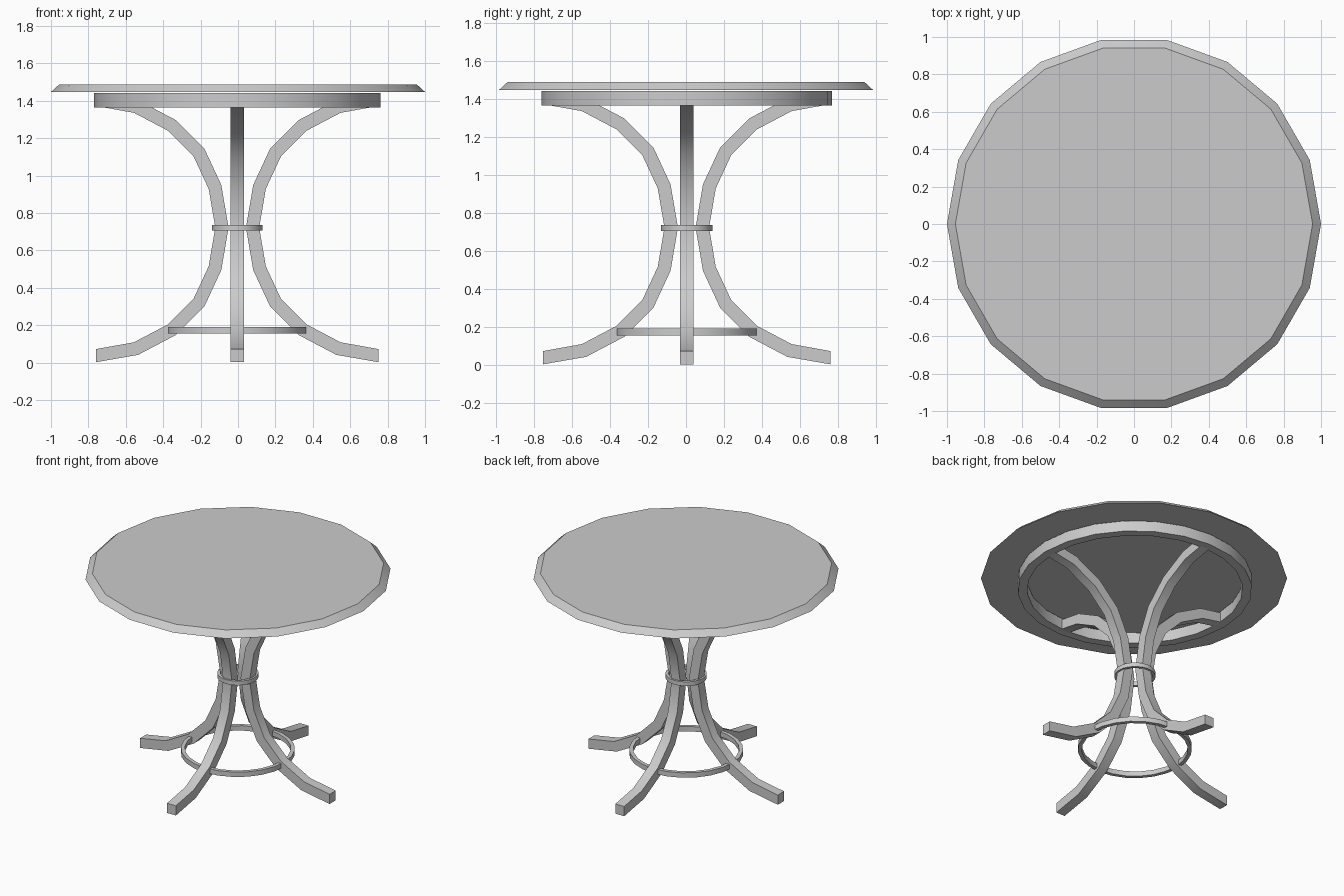
import bpy, bmesh, math
from mathutils import Vector, Matrix

cube = bpy.data.objects.get("Cube")
if cube:
    bpy.data.objects.remove(cube, do_unlink=True)

grey = bpy.data.materials.new("light_grey")
grey.use_nodes = True
grey.diffuse_color = (0.6, 0.6, 0.6, 1)
grey.node_tree.nodes["Principled BSDF"].inputs["Base Color"].default_value = (0.6, 0.6, 0.6, 1)

BASE = Vector((-0.004, 0.004, 0))  # centre of the pedestal


def finish(name, bm, location=(0, 0, 0)):
    bmesh.ops.recalc_face_normals(bm, faces=bm.faces)
    mesh = bpy.data.meshes.new(name)
    bm.to_mesh(mesh)
    bm.free()
    mesh.materials.append(grey)
    obj = bpy.data.objects.new(name, mesh)
    obj.location = location
    bpy.context.collection.objects.link(obj)
    bpy.ops.object.select_all(action='DESELECT')
    obj.select_set(True)
    bpy.context.view_layer.objects.active = obj
    bpy.ops.object.shade_smooth_by_angle(angle=math.radians(30))
    return obj


def ring(name, outer, inner, z0, z1, sides):
    """Flat band with a rectangular section."""
    bm = bmesh.new()
    section = [(outer, z0), (outer, z1), (inner, z1), (inner, z0)]
    loops = []
    for i in range(sides):
        a = math.tau * i / sides
        loops.append([bm.verts.new((r * math.cos(a), r * math.sin(a), z)) for r, z in section])
    for i in range(sides):
        a, b = loops[i], loops[(i + 1) % sides]
        for k in range(4):
            m = (k + 1) % 4
            bm.faces.new((a[k], b[k], b[m], a[m]))
    return finish(name, bm, BASE)


# Tabletop: bevelled disc, wider below
bm = bmesh.new()
bmesh.ops.create_cone(bm, cap_ends=True, segments=18, radius1=1.0, radius2=0.955, depth=0.041)
# put a corner of the disc on the x axis
first = max(bm.verts, key=lambda v: v.co.x).co
bmesh.ops.rotate(bm, verts=bm.verts, matrix=Matrix.Rotation(-math.atan2(first.y, first.x), 3, 'Z'))
finish("tabletop", bm, (0, 0, 1.4675))

# Apron and the two tie bands
ring("apron_ring", 0.766, 0.705, 1.364, 1.441, 24)
ring("middle_band", 0.135, 0.115, 0.705, 0.735, 24)
ring("lower_band", 0.373, 0.347, 0.155, 0.19, 24)

# Legs: square bar swept along a curve that is mirrored about mid height
MID = 0.722
lower = [(0.756, 0.037), (0.541, 0.075), (0.349, 0.176), (0.205, 0.32), (0.119, 0.505)]
path = [Vector(p) for p in lower + [(0.082, MID)] + [(r, 2 * MID - z) for r, z in reversed(lower)]]
HALF = 0.035


def offset(i):
    """Mitred offset at a path point; the two ends are cut vertically."""
    if i in (0, len(path) - 1):
        return Vector((0, HALF if i == 0 else -HALF))
    d1 = (path[i] - path[i - 1]).normalized()
    d2 = (path[i + 1] - path[i]).normalized()
    n1, n2 = Vector((d1.y, -d1.x)), Vector((d2.y, -d2.x))
    n = (n1 + n2).normalized()
    return n * (HALF / n.dot(n1))


# keep the offset direction consistent along the bar
offsets = [offset(i) for i in range(len(path))]
for i in range(1, len(path)):
    if offsets[i].dot(offsets[i - 1]) < 0:
        offsets[i] = -offsets[i]

for k, side in enumerate(("left", "back", "right", "front")):
    bm = bmesh.new()
    sections = []
    for p, o in zip(path, offsets):
        a, b = p + o, p - o
        sections.append([bm.verts.new((q.x, y, q.y)) for q, y in
                         ((a, -HALF), (a, HALF), (b, HALF), (b, -HALF))])
    for s, t in zip(sections, sections[1:]):
        for j in range(4):
            m = (j + 1) % 4
            bm.faces.new((s[j], s[m], t[m], t[j]))
    bm.faces.new(sections[0])
    bm.faces.new(sections[-1])
    leg = finish(side + "_leg", bm, BASE)
    leg.rotation_euler.z = k * math.pi / 2
